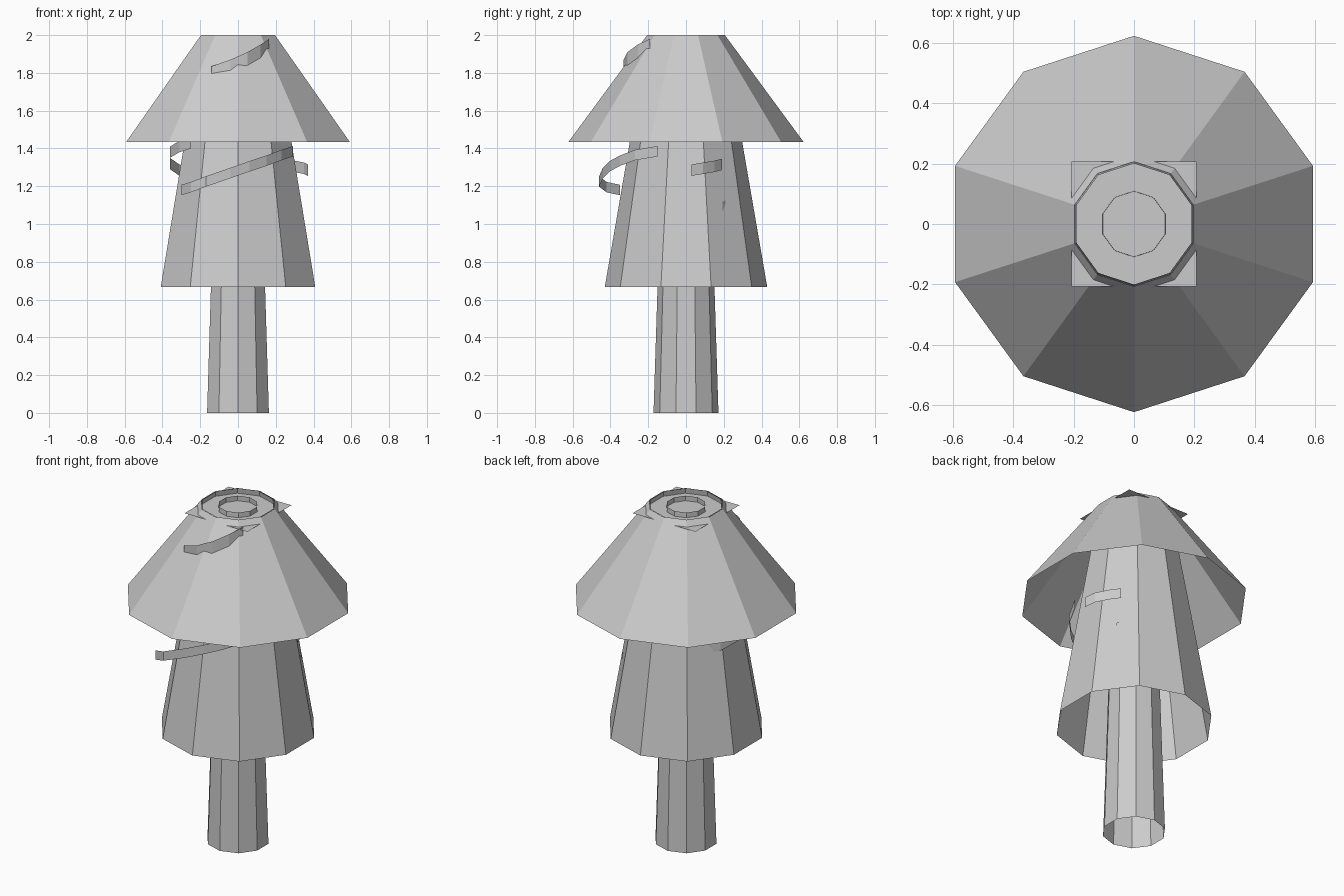
import bpy, math

old = bpy.data.objects.get("Cube")
if old:
    bpy.data.objects.remove(old, do_unlink=True)

grey = bpy.data.materials.new("plain_grey")
grey.use_nodes = True
colour = (0.6, 0.6, 0.6, 1)
grey.diffuse_color = colour
grey.node_tree.nodes["Principled BSDF"].inputs["Base Color"].default_value = colour

SIDES = 10


def add_mesh(name, verts, faces):
    mesh = bpy.data.meshes.new(name)
    mesh.from_pydata(verts, [], faces)
    mesh.materials.append(grey)
    obj = bpy.data.objects.new(name, mesh)
    bpy.context.collection.objects.link(obj)
    return obj


def open_cone(name, low_r, top_r, low_z, top_z=2.0):
    """Ten-sided tapered tube without caps."""
    verts = []
    for r, z in ((low_r, low_z), (top_r, top_z)):
        for i in range(SIDES):
            a = math.tau * i / SIDES - math.pi / 2
            verts.append((r * math.cos(a), r * math.sin(a), z))
    faces = []
    for i in range(SIDES):
        j = (i + 1) % SIDES
        faces.append((i, j, SIDES + j, SIDES + i))
    add_mesh(name, verts, faces)


def ribbon(name, path, width=0.06):
    """Thin upright band that follows a path along its middle."""
    verts = []
    for x, y, z in path:
        verts += [(x, y, z - width / 2), (x, y, z + width / 2)]
    faces = [(2 * i, 2 * i + 2, 2 * i + 3, 2 * i + 1) for i in range(len(path) - 1)]
    add_mesh(name, verts, faces)


# Nested tapered tubes that share one rim height
open_cone("trunk", 0.172, 0.108, 0)
open_cone("lower_skirt", 0.43, 0.2, 0.667)
open_cone("upper_skirt", 0.622, 0.206, 1.435)

# Square sheet just below the rim
h = 0.207
add_mesh("top_sheet", [(-h, -h, 1.97), (h, -h, 1.97), (h, h, 1.97), (-h, h, 1.97)],
         [(0, 1, 2, 3)])

# Winding ribbon, where it comes out of the skirts
ribbon("front_ribbon", [(-.30, -.35, 1.18), (-.25, -.42, 1.195), (-.17, -.46, 1.225),
                        (-.04, -.44, 1.27), (.06, -.405, 1.305), (.15, -.35, 1.335),
                        (.23, -.27, 1.365), (.29, -.15, 1.385)], 0.055)
ribbon("upper_ribbon", [(-.14, -.31, 1.80), (-.04, -.33, 1.835), (.05, -.31, 1.875),
                        (.12, -.255, 1.915), (.165, -.19, 1.945)], 0.07)
ribbon("left_ribbon", [(.37, .03, 1.285), (.35, .09, 1.295), (.30, .15, 1.305),
                       (.25, .19, 1.315)])
ribbon("right_ribbon", [(-.24, .18, 1.27), (-.31, .12, 1.285), (-.36, .03, 1.32),
                        (-.36, -.10, 1.38), (-.31, -.20, 1.41), (-.25, -.26, 1.43)])
ribbon("ribbon_tip", [(.285, .193, 1.08), (.265, .208, 1.09)], 0.07)
